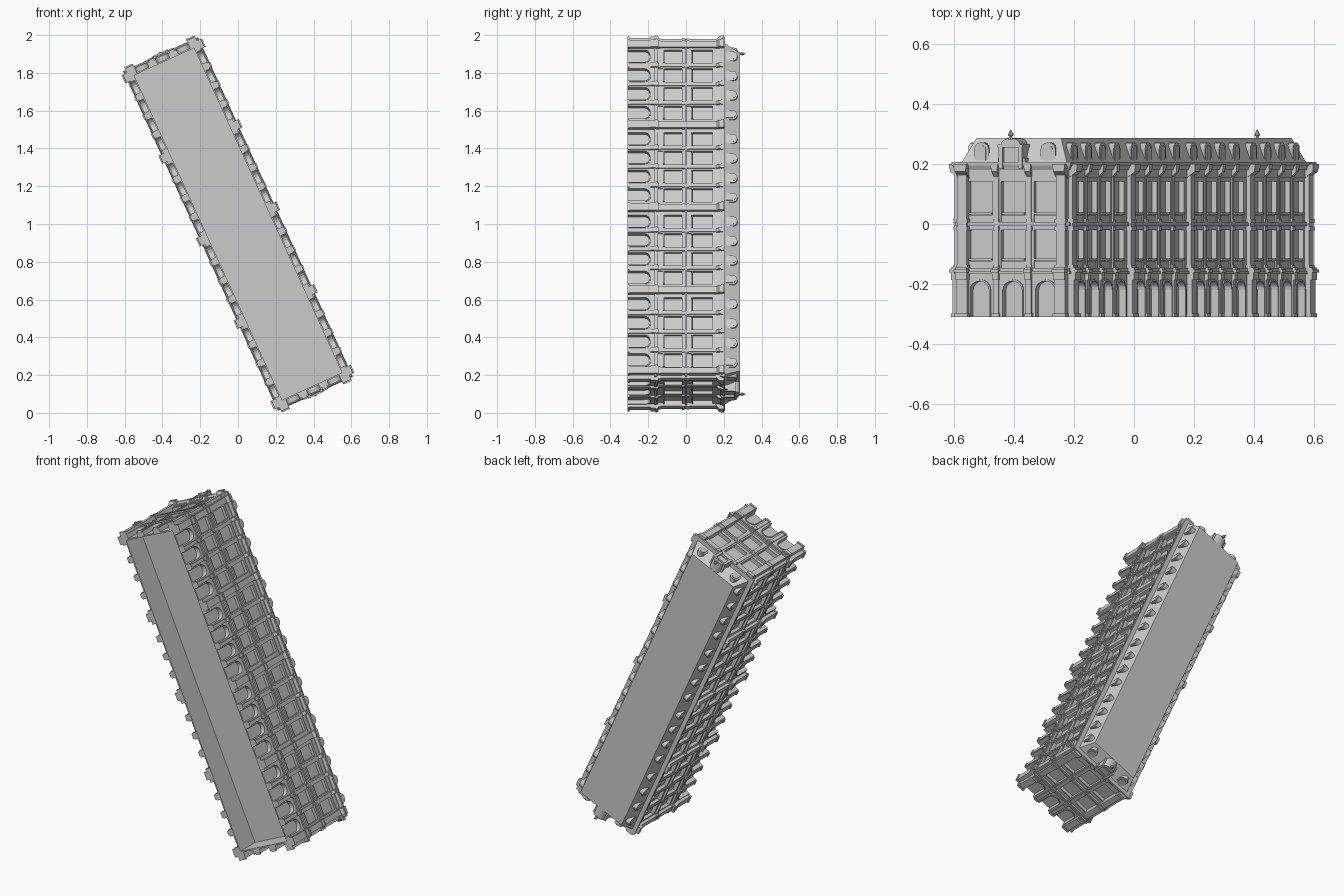
import bpy, bmesh, math
from mathutils import Vector, Matrix

if "Cube" in bpy.data.objects:
    bpy.data.objects.remove(bpy.data.objects["Cube"])

# The building lies on its side: its height runs along +y, its length is tilted in xz
T = math.radians(24.5)
U = Vector((-math.sin(T), 0, math.cos(T)))     # length axis
V = Vector((math.cos(T), 0, math.sin(T)))      # width axis
H = Vector((0, 1, 0))                          # height axis
C = Vector((0, 0, 1.0))
HL, HW = 0.97, 0.20                            # half length / half width of the walls
parts = {}


def mesh(name):
    return parts.setdefault(name, bmesh.new())


def frame(t, n, dist):
    # wall coordinates (along, outward, up) to world
    return lambda a, d, h: C + t * a + n * (dist + d) + H * h


plan = frame(U, V, 0)
sides = [frame(U, V, HW), frame(U, -V, HW)]
ends = [frame(V, U, HL), frame(V, -U, HL)]


def loft(name, f, front, back, d0, d1):
    # prism between two (along, up) outlines
    bm = mesh(name)
    A = [bm.verts.new(f(a, d0, h)) for a, h in front]
    B = [bm.verts.new(f(a, d1, h)) for a, h in back]
    n = len(A)
    bm.faces.new(A)
    bm.faces.new(B[::-1])
    for i in range(n):
        bm.faces.new((A[i], B[i], B[(i + 1) % n], A[(i + 1) % n]))


def box(name, f, a, w, h0, h1, d0, d1):
    r = [(a - w / 2, h0), (a + w / 2, h0), (a + w / 2, h1), (a - w / 2, h1)]
    loft(name, f, r, r, d0, d1)


def arch(a, w, h0, h1, rise, n=8):
    # outline of an opening with a rounded head
    pts = [(a - w / 2, h0)]
    for i in range(n + 1):
        t = math.pi * (1 - i / n)
        pts.append((a + w / 2 * math.cos(t), h1 - rise + rise * math.sin(t)))
    return pts + [(a + w / 2, h0)]


def bay(f, a, w):
    # ground floor: wall with arched opening and recessed infill
    o = arch(a, 0.07, -0.31, -0.19, 0.03)
    wall = [(a - w / 2, -0.31)] + o + [(a + w / 2, -0.31), (a + w / 2, -0.15), (a - w / 2, -0.15)]
    loft("arcade_wall", f, wall, wall, -0.02, 0.004)
    box("arcade_infill", f, a, w, -0.31, -0.15, -0.026, -0.018)
    ring_in, ring_out = arch(a, 0.07, -0.31, -0.19, 0.03), arch(a, 0.08, -0.31, -0.184, 0.034)
    ring = ring_out + ring_in[::-1]
    loft("arch_surround", f, ring, ring, 0, 0.008)
    # upper floors: bands, piers, sills around recessed windows
    for h0, h1 in ((-0.147, -0.006), (0.006, 0.155)):
        box("wall_band", f, a, w, h1 - 0.014, h1, -0.02, 0)
        box("wall_band", f, a, w, h0, h0 + 0.024, -0.02, -0.004)
        box("window_sill", f, a, w - 0.036, h0 + 0.026, h0 + 0.032, -0.02, 0.004)
        for s in (-1, 1):
            box("wall_pier", f, a + s * (w / 2 - 0.008), 0.016, h0, h1, -0.02, 0)


def pilaster(f, a, w, p):
    # full-height pilaster: pedestal, two shafts, capitals, cornice bracket
    box("pilaster_base", f, a, w + 0.006, -0.31, -0.185, -0.01, p + 0.006)
    box("pilaster_base", f, a, w + 0.014, -0.31, -0.298, -0.01, p + 0.011)
    box("pilaster_base", f, a, w + 0.008, -0.187, -0.145, -0.01, p + 0.012)
    box("pilaster_base", f, a, w + 0.014, -0.162, -0.152, -0.01, p + 0.018)
    box("pilaster_shaft", f, a, w, -0.15, 0.19, -0.02, p)
    for h in (-0.148, 0.004):
        box("pilaster_shaft", f, a, w + 0.005, h, h + 0.012, -0.02, p + 0.003)
    box("pilaster_capital", f, a, w + 0.006, -0.022, -0.008, -0.02, p + 0.004)
    bracket = [(a - w / 2 - .003, .145), (a + w / 2 + .003, .145),
               (a + w / 2 + .003, .2), (a - w / 2 - .003, .2)]
    slim = [(x, max(h, 0.175)) for x, h in bracket]
    loft("cornice_bracket", f, bracket, slim, -0.01, p + 0.016)
    box("cornice_bracket", f, a, w + 0.012, 0.185, 0.2, -0.01, p + 0.018)


def dormer(f, a):
    front = arch(a, 0.054, 0.2, 0.272, 0.022, 6)
    back = [(a + (x - a) * 0.45, h) for x, h in front]
    loft("dormer", f, front, back, -0.012, -0.065)
    g = arch(a, 0.034, 0.212, 0.262, 0.014, 6)
    loft("dormer_window", f, g, g, -0.02, -0.009)


# Long sides: four sections of four bays, divided by large pilasters
for f in sides:
    for s in range(4):
        c = -0.72 + 0.48 * s
        for b in range(4):
            a = c + (b - 1.5) * 0.109
            bay(f, a, 0.109)
            dormer(f, c + (b - 1.5) * 0.114)
            if b < 3:
                pilaster(f, a + 0.0545, 0.014, 0.004)
    for s in range(5):
        a = max(-0.949, min(0.949, -0.96 + 0.48 * s))
        box("section_pier", f, a, 0.05 if 0 < s < 4 else 0.042, -0.31, 0.2, -0.026, 0)
        pilaster(f, a, 0.034, 0.016)

# Short ends: three bays, corner pilasters, side dormers and a large central dormer
for f in ends:
    for b in (-1, 0, 1):
        bay(f, b * 0.12, 0.12)
    for s in (-1, 1):
        pilaster(f, s * 0.06, 0.014, 0.004)
        box("section_pier", f, s * 0.188, 0.024, -0.31, 0.2, -0.026, 0)
        pilaster(f, s * 0.18, 0.034, 0.016)
        dormer(f, s * 0.122)
        box("central_dormer", f, s * 0.036, 0.014, 0.185, 0.258, -0.05, 0.022)
        box("central_dormer", f, s * 0.044, 0.012, 0.185, 0.22, -0.05, 0.014)
    box("central_dormer", f, 0, 0.066, 0.185, 0.262, -0.05, 0.012)
    box("central_dormer", f, 0, 0.09, 0.255, 0.264, -0.05, 0.026)
    top = arch(0, 0.07, 0.262, 0.286, 0.022, 8)
    loft("central_dormer", f, top, top, -0.05, 0.022)
    # finial
    rot = Matrix.Rotation(math.radians(-90), 4, 'X')
    for r1, r2, h0, h1 in ((.009, .004, .282, .29), (.004, .01, .29, .296), (.01, .001, .296, .314)):
        m = Matrix.Translation(f(0, 0.02, (h0 + h1) / 2)) @ rot
        bmesh.ops.create_cone(mesh("finial"), cap_ends=True, segments=8, radius1=r1,
                              radius2=r2, depth=h1 - h0, matrix=m)


def slab(name, h0, h1, d, d2=None):
    # rectangle over the whole plan, grown by d (d2 = growth at the top)
    bm = mesh(name)
    lo, hi = [[bm.verts.new(plan(su * (HL + e), sv * (HW + e), h))
               for su, sv in ((-1, -1), (1, -1), (1, 1), (-1, 1))]
              for h, e in ((h0, d), (h1, d if d2 is None else d2))]
    bm.faces.new(lo)
    bm.faces.new(hi)
    for i in range(4):
        bm.faces.new((lo[i], lo[(i + 1) % 4], hi[(i + 1) % 4], hi[i]))


# Body, string courses, cornice and mansard roof; the ground floor is hollow below
slab("upper_body", -0.15, 0.2, -0.018)
slab("ground_entablature", -0.166, -0.156, 0.012)
slab("ground_entablature", -0.156, -0.147, 0.007)
slab("belt_course", -0.006, 0.006, 0.008)
slab("frieze", 0.155, 0.18, 0.003)
slab("cornice", 0.18, 0.195, 0.008, 0.016)
slab("cornice", 0.195, 0.206, 0.018)
slab("mansard_roof", 0.206, 0.286, -0.008, -0.045)

# Thin seams across the ceiling of the hollow base
for a in (-0.48, 0, 0.48):
    box("ceiling_rib", plan, a, 0.005, -0.154, -0.149, -0.18, 0.18)

for name, bm in parts.items():
    bmesh.ops.recalc_face_normals(bm, faces=bm.faces)
    me = bpy.data.meshes.new(name)
    bm.to_mesh(me)
    bm.free()
    bpy.context.collection.objects.link(bpy.data.objects.new(name, me))
